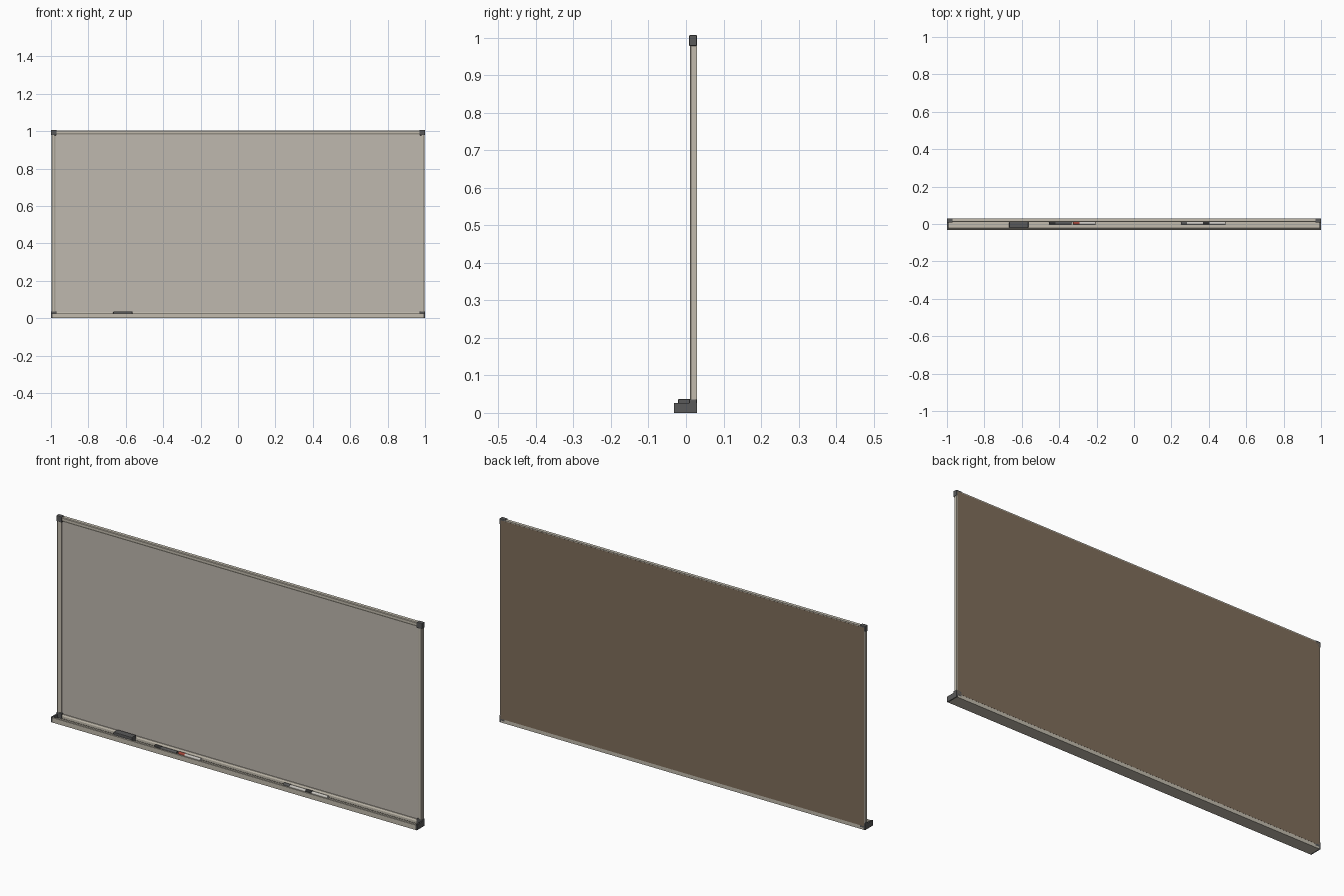
import bpy, bmesh, math
from mathutils import Vector

if "Cube" in bpy.data.objects:
    bpy.data.objects.remove(bpy.data.objects["Cube"])


def material(name, rgb):
    m = bpy.data.materials.new(name)
    m.diffuse_color = (*rgb, 1)
    m.use_nodes = True
    m.node_tree.nodes["Principled BSDF"].inputs["Base Color"].default_value = m.diffuse_color
    return m


WHITE = material("board_white", (0.52, 0.48, 0.43))
METAL = material("frame_metal", (0.54, 0.50, 0.42))
BROWN = material("hardboard_brown", (0.215, 0.155, 0.105))
DARK = material("plastic_dark_grey", (0.10, 0.10, 0.10))
BLACK = material("marker_black", (0.03, 0.03, 0.03))
RED = material("marker_red", (0.35, 0.06, 0.04))
BODY = material("marker_white", (0.6, 0.58, 0.54))


def finish(name, bm, mat):
    bmesh.ops.recalc_face_normals(bm, faces=bm.faces)
    me = bpy.data.meshes.new(name)
    bm.to_mesh(me)
    bm.free()
    me.materials.append(mat)
    ob = bpy.data.objects.new(name, me)
    bpy.context.collection.objects.link(ob)
    return ob


def box(name, lo, hi, mat, bevel=0):
    """Box between two corners, optionally with chamfered edges."""
    lo, hi = Vector(lo), Vector(hi)
    bm = bmesh.new()
    bmesh.ops.create_cube(bm, size=1)
    for v in bm.verts:
        v.co = Vector([(lo[i] + hi[i]) / 2 + v.co[i] * (hi[i] - lo[i]) for i in range(3)])
    if bevel:
        bmesh.ops.bevel(bm, geom=bm.edges[:], offset=bevel, segments=2,
                        profile=0.5, affect='EDGES')
    return finish(name, bm, mat)


def extrude(name, profile, place, a, b, mat):
    """Sweep a closed 2D profile from a to b; place(p, q, t) gives the 3D point."""
    bm = bmesh.new()
    ends = [[bm.verts.new(place(p, q, t)) for p, q in profile] for t in (a, b)]
    n = len(profile)
    for i in range(n):
        j = (i + 1) % n
        bm.faces.new((ends[0][i], ends[0][j], ends[1][j], ends[1][i]))
    bm.faces.new(ends[0])
    bm.faces.new(ends[1])
    return finish(name, bm, mat)


def cylinder(name, x0, x1, r, y, z, mat):
    bm = bmesh.new()
    bmesh.ops.create_cone(bm, cap_ends=True, segments=16, radius1=r, radius2=r, depth=x1 - x0)
    for v in bm.verts:
        v.co = Vector(((x0 + x1) / 2 + v.co.z, y + v.co.x, z + v.co.y))
    ob = finish(name, bm, mat)
    bpy.ops.object.select_all(action='DESELECT')
    ob.select_set(True)
    bpy.context.view_layer.objects.active = ob
    bpy.ops.object.shade_smooth_by_angle(angle=math.radians(40))
    return ob


# Writing surface and backing board
box("writing_panel", (-0.985, 0.018, 0.015), (0.985, 0.024, 0.99), WHITE)
box("backing_board", (-0.993, 0.024, 0.018), (0.993, 0.0295, 0.999), BROWN)

# Frame rails: (distance in from outer edge, depth y), chamfered front edges
rail = [(0, 0.029), (0, 0.013), (0.003, 0.010), (0.014, 0.010),
        (0.022, 0.014), (0.022, 0.024), (0.006, 0.024), (0.006, 0.029)]
for side, s in (("left", -1), ("right", 1)):
    extrude("frame_post_" + side, rail, lambda p, q, t: (s * (0.998 - p), q, t),
            0.012, 0.997, METAL)
extrude("frame_top", rail, lambda p, q, t: (t, q, 1.004 - p), -0.99, 0.99, METAL)
extrude("frame_bottom", rail, lambda p, q, t: (t, q, 0.008 + p), -0.99, 0.99, METAL)

# Marker tray: open channel along the bottom edge
tray = [(-0.031, 0.0), (0.029, 0.0), (0.029, 0.018), (0.012, 0.018), (0.012, 0.007),
        (-0.022, 0.007), (-0.024, 0.024), (-0.027, 0.026), (-0.031, 0.024)]
extrude("marker_tray", tray, lambda p, q, t: (t, p, q), -0.994, 0.994, METAL)

# Plastic corner caps and tray end caps
for side, s in (("left", -1), ("right", 1)):
    xa, xb = sorted((s * 0.97, s * 1.0))
    box("corner_cap_top_" + side, (xa, 0.008, 0.978), (xb, 0.0295, 1.007), DARK, 0.003)
    box("corner_cap_bottom_" + side, (xa, 0.008, 0.008), (xb, 0.0295, 0.036), DARK, 0.003)
    xa, xb = sorted((s * 0.992, s * 1.0))
    box("tray_end_cap_" + side, (xa, -0.032, 0.0), (xb, 0.0295, 0.027), DARK, 0.001)

# Eraser
box("eraser_felt", (-0.665, -0.020, 0.007), (-0.567, 0.010, 0.018), DARK)
box("eraser_grip", (-0.667, -0.0215, 0.018), (-0.565, 0.0115, 0.037), DARK, 0.003)

# Markers lying in the tray: start x, cap colour, body colour
for i, (x, cap, body) in enumerate([(-0.455, BLACK, DARK), (-0.325, RED, BODY),
                                    (0.25, DARK, BODY), (0.37, BLACK, BODY)]):
    cylinder(f"marker_cap_{i + 1}", x, x + 0.034, 0.0078, 0.004, 0.0148, cap)
    cylinder(f"marker_body_{i + 1}", x + 0.034, x + 0.12, 0.007, 0.004, 0.014, body)
